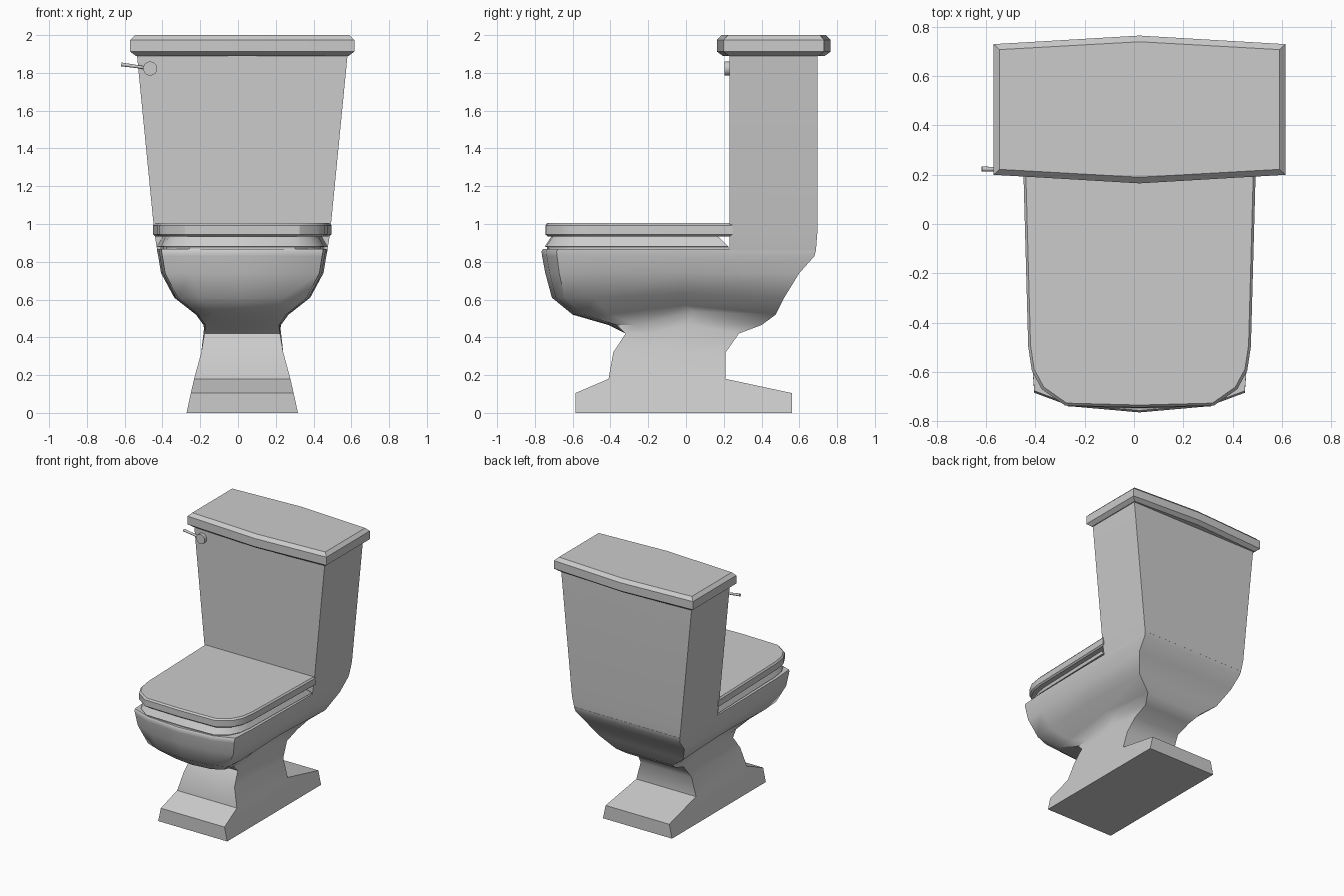
import bpy, bmesh, math
from mathutils import Vector, Matrix

if "Cube" in bpy.data.objects:
    bpy.data.objects.remove(bpy.data.objects["Cube"])

CX = 0.0225  # body centre line (the lever makes the model asymmetric)


def finish(name, bm, angle=30):
    bmesh.ops.recalc_face_normals(bm, faces=bm.faces)
    me = bpy.data.meshes.new(name)
    bm.to_mesh(me)
    bm.free()
    ob = bpy.data.objects.new(name, me)
    bpy.context.collection.objects.link(ob)
    bpy.ops.object.select_all(action='DESELECT')
    ob.select_set(True)
    bpy.context.view_layer.objects.active = ob
    bpy.ops.object.shade_smooth_by_angle(angle=math.radians(angle))
    return ob


def ring(half, z, y0, y1, hw, lift=None):
    """Mirror a normalised right-half outline; lift raises single points."""
    lift = lift or {}
    pts = [(x * hw, y0 + t * (y1 - y0), z + lift.get(i, 0)) for i, (x, t) in enumerate(half)]
    left = [(-x, y, h) for x, y, h in reversed(pts) if abs(x) > 1e-6]
    return [Vector((x + CX, y, h)) for x, y, h in pts + left]


def loft(name, rings, angle=30):
    bm = bmesh.new()
    loops = [[bm.verts.new(p) for p in r] for r in rings]
    for a, b in zip(loops, loops[1:]):
        for i in range(len(a)):
            j = (i + 1) % len(a)
            bm.faces.new((a[i], a[j], b[j], b[i]))
    bm.faces.new(loops[0])
    bm.faces.new(loops[-1])
    return finish(name, bm, angle)


# Normalised half outlines: (share of half width, share of depth)
SQUARE = [(0, 0), (.6, 0), (1, 0), (1, .2), (1, .55), (1, 1)]
ROUND = [(0, 0), (.62, .017), (.95, .055), (.98, .18), (1, .55), (1, 1)]
SEAT = [(0, 0), (.64, .008), (.84, .075), (.925, .15), (.957, .25), (1, 1)]
BOX = [(1, 0), (1, 1)]
BOWED = [(0, 0), (1, .058), (1, .942), (0, 1)]

# Pedestal and bowl in one loft: z, front y, back y, half width, lift at mid side
foot = [(0, -.585, .56, .295), (.105, -.585, .56, .272), (.18, -.41, .21, .255),
        (.32, -.385, .21, .217)]
bowl = [(.42, -.32, .28, .2, .05), (.465, -.41, .40, .205, .07), (.52, -.60, .475, .245, .05),
        (.61, -.71, .52, .36, .02), (.74, -.745, .60, .43, 0), (.83, -.762, .68, .445, 0),
        (.855, -.765, .686, .45, 0), (.868, -.757, .69, .45, 0)]
loft("bowl_and_pedestal",
     [ring(SQUARE, *r) for r in foot] +
     [ring(SQUARE if i == 0 else ROUND, *r[:4], {4: r[4]}) for i, r in enumerate(bowl)], 40)

# Tank
loft("tank", [ring(BOX, .86, .23, .688, .45), ring(BOX, .95, .23, .695, .465),
              ring(BOX, 1.9, .23, .695, .558)])

# Tank lid with chamfered top and bottom edges
loft("tank_lid", [ring(BOWED, z, .165 + d, .765 - d, .593 - d)
                  for z, d in ((1.89, .03), (1.912, 0), (1.975, 0), (2.0, .025))], 15)

# Seat ring under the lid, sloping inwards
loft("seat", [ring(SEAT, .862, -.735, .225, .435), ring(SEAT, .878, -.735, .225, .435),
              ring(SEAT, .88, -.748, .225, .452), ring(SEAT, .938, -.71, .165, .42)])

# Seat lid with softened edges
loft("seat_lid", [ring(SEAT, z, -.745 + d, .245 - d, .4725 - d)
                  for z, d in ((.935, .012), (.945, 0), (.993, 0), (1.005, .01))])

# Flush knob
bm = bmesh.new()
bmesh.ops.create_cone(bm, cap_ends=True, segments=24, radius1=.037, radius2=.037, depth=.03,
                      matrix=Matrix.Translation((-.465, .22, 1.823)) @ Matrix.Rotation(math.pi / 2, 4, 'X'))
finish("flush_knob", bm)

# Flush lever, slightly thicker at its free end
bm = bmesh.new()
a, b = Vector((-.46, .223, 1.823)), Vector((-.618, .223, 1.845))
rot = (b - a).to_track_quat('Z', 'Y').to_matrix().to_4x4()
bmesh.ops.create_cone(bm, cap_ends=True, segments=12, radius1=.007, radius2=.01,
                      depth=(b - a).length, matrix=Matrix.Translation((a + b) / 2) @ rot)
finish("flush_lever", bm)
